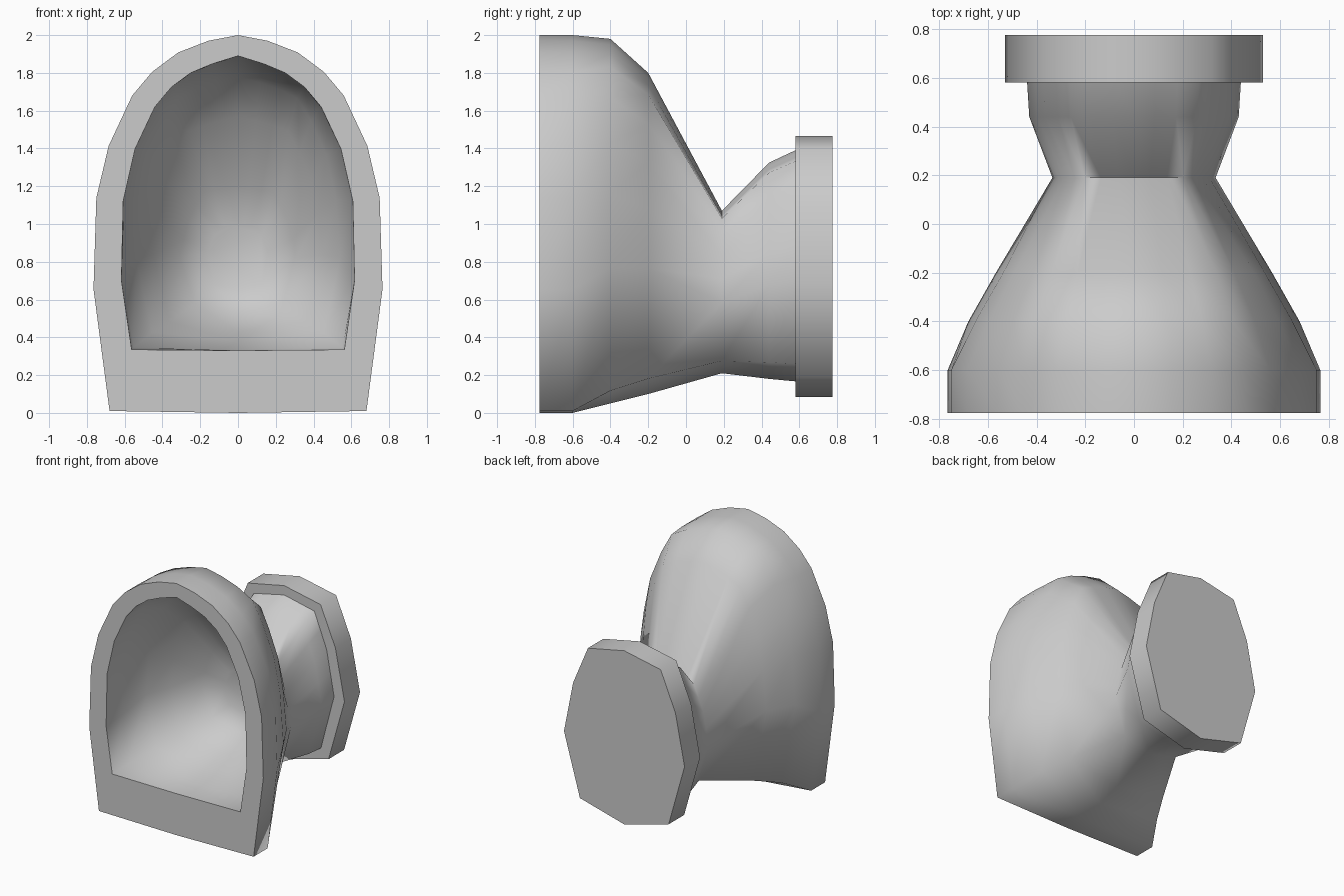
import bpy, bmesh, math

if "Cube" in bpy.data.objects:
    bpy.data.objects.remove(bpy.data.objects["Cube"])

# Half outlines from top centre to bottom centre (x, z)
ARCH = [(0, 2), (.157, 1.97), (.317, 1.908), (.455, 1.805), (.56, 1.68),
        (.685, 1.413), (.75, 1.138), (.765, .655), (.68, .01), (0, 0)]
INNER = [(0, 1.89), (.138, 1.847), (.25, 1.80), (.352, 1.725), (.44, 1.62),
         (.545, 1.397), (.608, 1.12), (.617, .70), (.563, .335), (0, .33)]
DECAGON = [(0, 1.465), (.32, 1.40), (.45, 1.09), (.53, .685), (.39, .19), (0, .085)]


def normalise(half):
    # scale to half width 1 and height 0..1
    w = max(p[0] for p in half)
    top, bottom = half[0][1], half[-1][1]
    return [(x / w, (z - bottom) / (top - bottom)) for x, z in half]


def sample(half, params):
    out = []
    for t in params:
        i = min(int(t), len(half) - 2)
        f = t - i
        out.append(tuple(a + (b - a) * f for a, b in zip(half[i], half[i + 1])))
    return out


ROUND = sample(normalise(DECAGON), [0, .33, .67, 1, 1.5, 2, 2.5, 3, 4, 5])


def ring(y, half_w, bottom, top, blend, base=ARCH):
    # blend 0 = arch outline, 1 = ten-sided neck outline
    pts = []
    for a, b in zip(normalise(base), ROUND):
        x = a[0] + (b[0] - a[0]) * blend
        z = a[1] + (b[1] - a[1]) * blend
        pts.append((x * half_w, y, bottom + z * (top - bottom)))
    return mirror(pts)


def mirror(pts):
    return pts + [(-x, y, z) for x, y, z in reversed(pts[1:-1])]


def loft(name, rings):
    bm = bmesh.new()
    loops = [[bm.verts.new(p) for p in r] for r in rings]
    n = len(loops[0])
    for a, b in zip(loops, loops[1:]):
        for i in range(n):
            j = (i + 1) % n
            bm.faces.new((a[i], a[j], b[j], b[i]))
    bm.faces.new(loops[0])
    bm.faces.new(loops[-1])
    bmesh.ops.recalc_face_normals(bm, faces=bm.faces)
    mesh = bpy.data.meshes.new(name)
    bm.to_mesh(mesh)
    bm.free()
    obj = bpy.data.objects.new(name, mesh)
    bpy.context.collection.objects.link(obj)
    bpy.ops.object.select_all(action='DESELECT')
    bpy.context.view_layer.objects.active = obj
    obj.select_set(True)
    bpy.ops.object.shade_smooth_by_angle(angle=math.radians(84))
    return obj


# Scoop: neck end, waist, bell, mouth rim, then the hollow inside
loft("scoop", [
    ring(.60, .44, .165, 1.40, 1),
    ring(.44, .43, .18, 1.325, 1),
    ring(.19, .335, .21, 1.07, 1),
    ring(-.2, .567, .10, 1.80, .6),
    ring(-.4, .68, .05, 1.98, .42),
    ring(-.6, .765, 0, 2, 0),
    ring(-.775, .765, 0, 2, 0),
    ring(-.775, .617, .33, 1.89, 0, INNER),
    ring(-.58, .612, .335, 1.885, .05, INNER),
    ring(-.38, .54, .38, 1.78, .4, INNER),
    ring(-.2, .45, .43, 1.57, .6, INNER),
    ring(0, .31, .53, 1.20, 1, INNER),
    ring(.07, .17, .65, 1.00, 1, INNER),
])

# Flange: ten-sided plate closing the back
loft("back_flange", [mirror([(x, y, z) for x, z in DECAGON]) for y in (.58, .775)])
